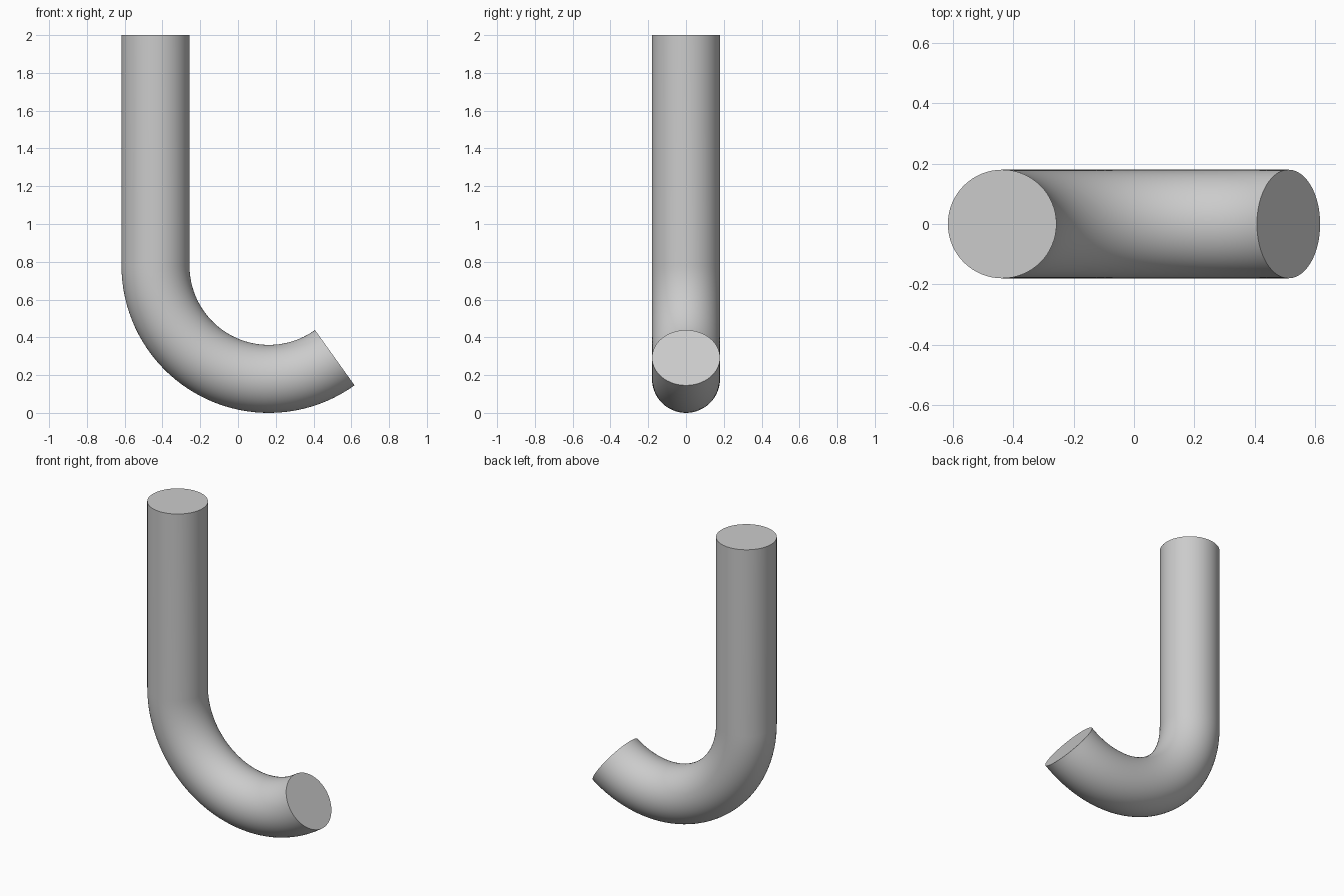
import bpy
import bmesh
import math
from mathutils import Matrix, Vector

default_cube = bpy.data.objects.get("Cube")
if default_cube:
    bpy.data.objects.remove(default_cube, do_unlink=True)

PIPE_RADIUS = 0.18
BEND_RADIUS = 0.60
BEND_CENTRE = Vector((0.163, 0, 0.78))
BEND_ANGLE = math.radians(125.6)
BEND_STEPS = 40
TOP = 2.0

# Grey material
grey = bpy.data.materials.new("plain grey")
grey.use_nodes = True
colour = (0.6, 0.6, 0.6, 1)
grey.diffuse_color = colour
grey.node_tree.nodes["Principled BSDF"].inputs["Base Color"].default_value = colour

bm = bmesh.new()


def extend(edges):
    """Extrude a ring of edges and return the new ring's edges and vertices."""
    new = bmesh.ops.extrude_edge_only(bm, edges=edges)["geom"]
    verts = [g for g in new if isinstance(g, bmesh.types.BMVert)]
    ring = [e for e in new if isinstance(e, bmesh.types.BMEdge)
            and all(v in verts for v in e.verts)]
    return ring, verts


# Top rim and straight shaft
place = Matrix.Translation((BEND_CENTRE.x - BEND_RADIUS, 0, TOP))
rim = bmesh.ops.create_circle(bm, segments=64, radius=PIPE_RADIUS, matrix=place)
top_ring = list(bm.edges)
ring, verts = extend(top_ring)
bmesh.ops.translate(bm, verts=verts, vec=(0, 0, BEND_CENTRE.z - TOP))

# Curved hook, swept around the bend centre
turn = Matrix.Rotation(-BEND_ANGLE / BEND_STEPS, 3, 'Y')
for _ in range(BEND_STEPS):
    ring, verts = extend(ring)
    bmesh.ops.rotate(bm, verts=verts, cent=BEND_CENTRE, matrix=turn)

# Flat end caps
for cap in (top_ring, ring):
    bmesh.ops.contextual_create(bm, geom=cap)
bmesh.ops.recalc_face_normals(bm, faces=bm.faces)

mesh = bpy.data.meshes.new("hooked_pipe")
bm.to_mesh(mesh)
bm.free()
mesh.materials.append(grey)
pipe = bpy.data.objects.new("hooked_pipe", mesh)
bpy.context.collection.objects.link(pipe)

# Smooth wall with crisp cap edges
bpy.ops.object.select_all(action='DESELECT')
pipe.select_set(True)
bpy.context.view_layer.objects.active = pipe
bpy.ops.object.shade_smooth_by_angle(angle=math.radians(35))
